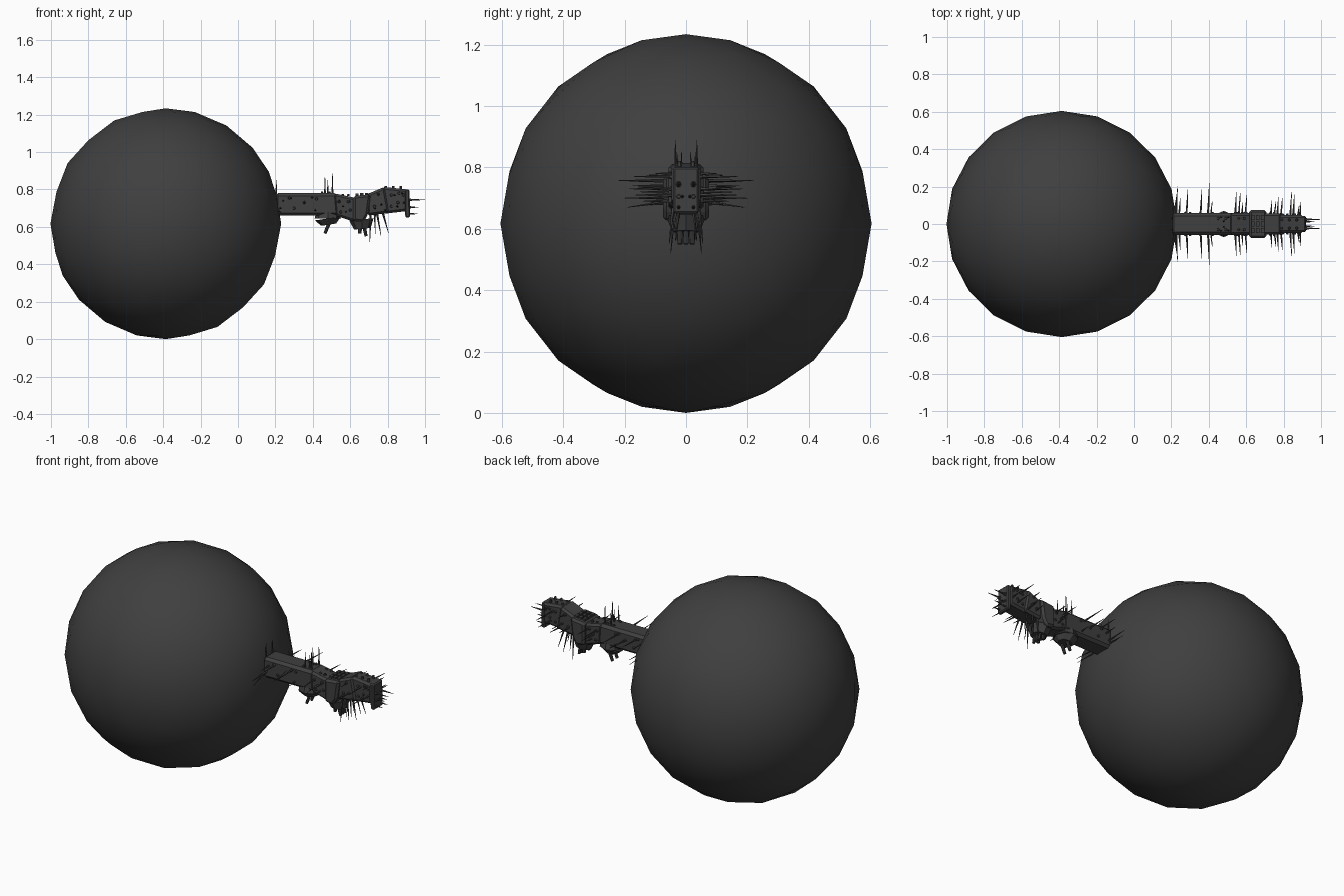
import bpy, bmesh, math
from mathutils import Vector, Matrix

if "Cube" in bpy.data.objects:
    bpy.data.objects.remove(bpy.data.objects["Cube"])

mat = bpy.data.materials.new("dark_grey")
mat.diffuse_color = (0.05, 0.05, 0.05, 1)
mat.use_nodes = True
mat.node_tree.nodes["Principled BSDF"].inputs["Base Color"].default_value = mat.diffuse_color


def finish(bm, name, bevel=0.0):
    if bevel:
        bmesh.ops.bevel(bm, geom=bm.edges[:], offset=bevel, segments=1, affect='EDGES')
    bmesh.ops.recalc_face_normals(bm, faces=bm.faces[:])
    me = bpy.data.meshes.new(name)
    bm.to_mesh(me)
    bm.free()
    me.materials.append(mat)
    ob = bpy.data.objects.new(name, me)
    bpy.context.collection.objects.link(ob)
    return ob


def prism(name, profile, hw, bevel=0.012):
    """Side profile (x, z) extruded across y."""
    bm = bmesh.new()
    a = [bm.verts.new((x, -hw, z)) for x, z in profile]
    b = [bm.verts.new((x, hw, z)) for x, z in profile]
    n = len(profile)
    bm.faces.new(a)
    bm.faces.new(b[::-1])
    for i in range(n):
        bm.faces.new((a[i], b[i], b[(i + 1) % n], a[(i + 1) % n]))
    return finish(bm, name, bevel)


def rod(bm, p, q, r1, r2, sides=6):
    """Tapered rod from p to q."""
    p, q = Vector(p), Vector(q)
    d = q - p
    rot = Vector((0, 0, 1)).rotation_difference(d).to_matrix().to_4x4()
    bmesh.ops.create_cone(bm, cap_ends=True, segments=sides, radius1=r1, radius2=r2,
                          depth=d.length, matrix=Matrix.Translation((p + q) / 2) @ rot)


def rods(name, items, sides=6):
    bm = bmesh.new()
    for it in items:
        rod(bm, *it, sides)
    return finish(bm, name)


# Large sphere
bm = bmesh.new()
bmesh.ops.create_icosphere(bm, subdivisions=3, radius=0.617)
for v in bm.verts:
    v.co.y *= 0.98
    v.co += Vector((-0.386, 0, 0.617))
ball = finish(bm, "sphere")
ball.data.shade_smooth()

# Jointed body sections
prism("arm", [(.2, .66), (.2, .78), (.53, .78), (.54, .66)], .058, .015)
prism("waist", [(.51, .78), (.63, .755), (.63, .625), (.52, .66)], .058)
prism("joint_block", [(.615, .765), (.71, .775), (.695, .665), (.67, .625), (.615, .632)], .075)
prism("neck", [(.69, .775), (.785, .815), (.81, .675), (.69, .66)], .057)
prism("head", [(.77, .815), (.905, .80), (.905, .685), (.78, .67)], .048)
prism("nose", [(.885, .802), (.917, .80), (.92, .65), (.895, .65)], .042, .006)

# Raised ribs on the joint block
bm = bmesh.new()
for i in range(3):
    for j in range(3):
        c = (.636 + i * .026, (j - 1) * .034, .770 + i * .002)
        bmesh.ops.create_cube(bm, size=1, matrix=Matrix.Translation(c)
                              @ Matrix.Diagonal((.018, .026, .016, 1)))
finish(bm, "joint_top_plates")

# Turrets hanging below, with barrels
rods("front_turret", [((.485, 0, .612), (.48, 0, .645), .04, .07),
                      ((.48, 0, .645), (.48, 0, .68), .07, .062)], 8)
rods("rear_turret", [((.665, 0, .59), (.66, 0, .64), .045, .065)], 8)
barrels = []
for y in (-.022, .022):
    barrels.append(((.495, y, .64), (.465, y, .565), .011, .008))
    barrels.append(((.655, y, .61), (.65, y, .565), .011, .009))
for y in (-.02, 0, .02):
    barrels.append(((.67, y, .62), (.685, y, .55), .011, .008))
rods("barrels", barrels, 8)

# Studs on both sides, top and nose face
studs = []
side = [(.275, .755), (.30, .70), (.355, .73), (.42, .75), (.54, .735), (.55, .68), (.59, .735),
        (.6, .69), (.75, .775), (.73, .71)]
head = [(.82, .77), (.86, .78), (.82, .71), (.855, .73), (.885, .77)]
for s in (-1, 1):
    for pts, w in ((side, .056), (head, .046)):
        for x, z in pts:
            studs.append(((x, s * w, z), (x, s * (w + .009), z), .009, .006))
    for x in (.45, .49, .56, .59):
        z = .778 if x < .52 else .766
        studs.append(((x, s * .03, z), (x, s * .03, z + .01), .008, .006))
    for x in (.79, .83, .87):
        studs.append(((x, s * .022, .80), (x, s * .022, .82), .009, .006))
    for z, r in ((.745, .011), (.705, .009), (.67, .007)):
        studs.append(((.912, s * .024, z), (.925, s * .024, z), r, r * .7))
rods("studs", studs)

# Thin antenna spikes
spikes = []
lateral = [(.225, .70, .20), (.24, .74, .14), (.28, .755, .185), (.355, .73, .185),
           (.395, .757, .22), (.41, .69, .12), (.54, .74, .175), (.56, .71, .165), (.575, .68, .12),
           (.595, .735, .155), (.73, .70, .13), (.75, .775, .12), (.765, .72, .15),
           (.785, .69, .14), (.835, .77, .17), (.85, .71, .16), (.875, .78, .10),
           (.885, .73, .12)]
for s in (-1, 1):
    for x, z, l in lateral:
        spikes.append(((x, s * .03, z), (x + .008, s * l, z), .007, .001))
    for x, y, h in ((.465, .035, .87), (.48, .015, .85), (.505, .035, .89), (.205, .03, .85)):
        spikes.append(((x, s * y, .76), (x, s * y, h), .006, .001))
    # slanted spikes under the neck
    for x, y, q, z in ((.71, .035, .705, .52), (.74, .04, .765, .55), (.77, .03, .805, .565),
                       (.73, .02, .735, .56)):
        spikes.append(((x, s * y, .69), (q, s * (y + .015), z), .007, .001))
    # forward spikes on the nose
    for y, z, x in ((.024, .745, 1.0), (.012, .705, .965), (.024, .67, .96)):
        spikes.append(((.905, s * y, z), (x, s * y, z), .007, .001))
    # whiskers at the sphere joint
    spikes.append(((.215, s * .05, .69), (.235, s * .19, .67), .006, .001))
rods("spikes", spikes, 5)
